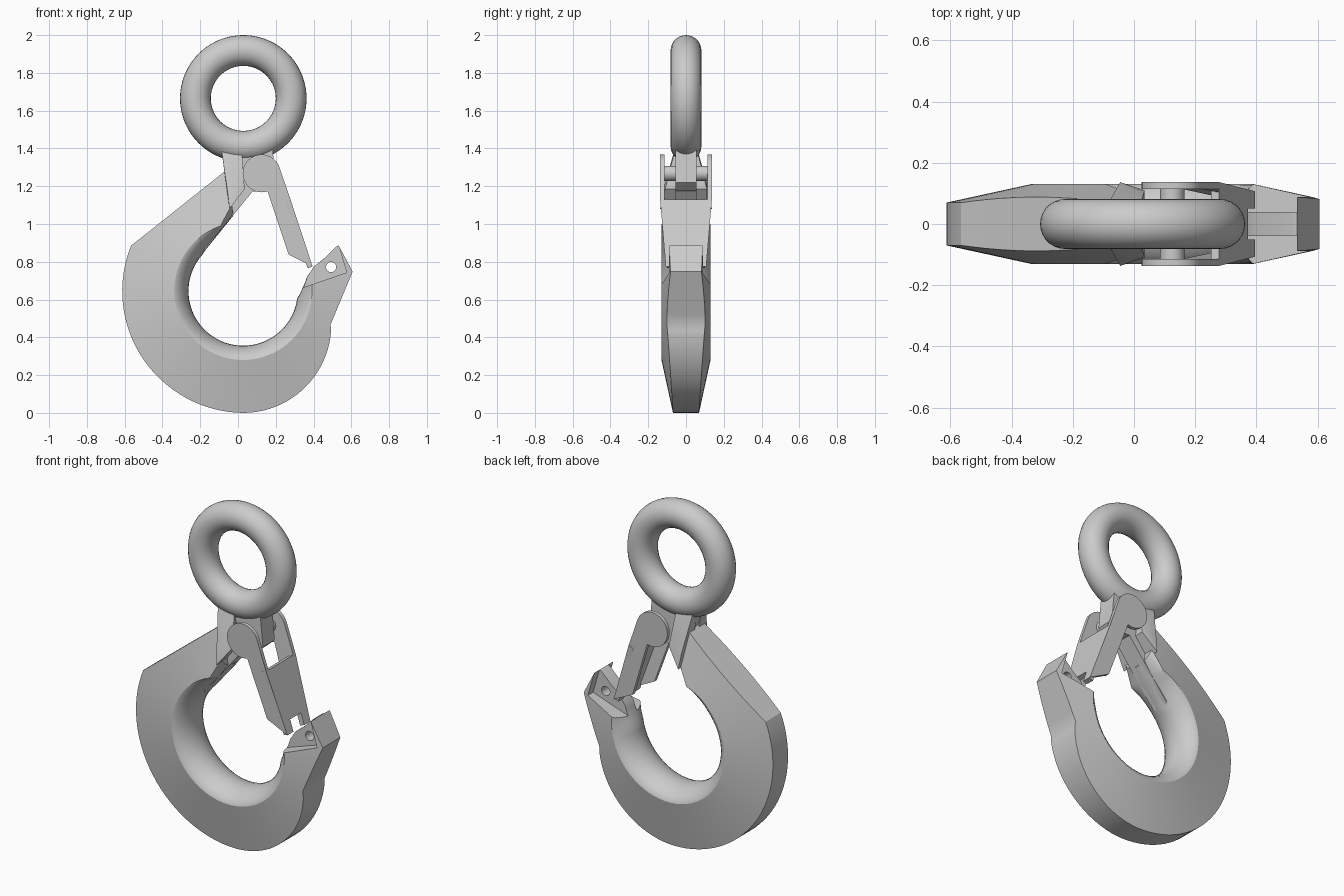
import bpy, bmesh, math
from mathutils import Vector

if "Cube" in bpy.data.objects:
    bpy.data.objects.remove(bpy.data.objects["Cube"])

CX, CZ = 0.027, 0.645          # centre of the hook bowl


def make(name, bm, smooth=True):
    bmesh.ops.recalc_face_normals(bm, faces=bm.faces)
    me = bpy.data.meshes.new(name)
    bm.to_mesh(me)
    bm.free()
    ob = bpy.data.objects.new(name, me)
    bpy.context.collection.objects.link(ob)
    bpy.ops.object.select_all(action='DESELECT')
    ob.select_set(True)
    bpy.context.view_layer.objects.active = ob
    if smooth:
        bpy.ops.object.shade_smooth_by_angle(angle=math.radians(28))
    return ob


def add_prism(bm, poly, y0, y1):
    a = [bm.verts.new((x, y0, z)) for x, z in poly]
    b = [bm.verts.new((x, y1, z)) for x, z in poly]
    bm.faces.new(a)
    bm.faces.new(b[::-1])
    n = len(poly)
    for i in range(n):
        j = (i + 1) % n
        bm.faces.new((a[i], b[i], b[j], a[j]))


def prism(name, poly, y0, y1):
    bm = bmesh.new()
    add_prism(bm, poly, y0, y1)
    return make(name, bm)


def arc(cx, cz, r, a0, a1, n):
    return [(cx + r * math.cos(math.radians(a0 + (a1 - a0) * i / n)),
             cz + r * math.sin(math.radians(a0 + (a1 - a0) * i / n))) for i in range(n + 1)]


def ray_line(t, p, q):
    """Distance from bowl centre along angle t to the line p-q."""
    ux, uz = math.cos(math.radians(t)), math.sin(math.radians(t))
    dx, dz = q[0] - p[0], q[1] - p[1]
    return ((p[0] - CX) * dz - (p[1] - CZ) * dx) / (ux * dz - uz * dx)


HEEL, SHANK_TOP = (-0.565, 0.886), (-0.056, 1.29)
TIP, TIP_OUT, TIP_LOW = (0.533, 0.886), (0.607, 0.748), (0.49, 0.467)


def r_outer(t):
    if t >= 10.1:
        return ray_line(t, TIP_OUT, TIP)
    if t >= -21:
        return ray_line(t, TIP_LOW, TIP_OUT)
    if t >= -90:
        d = -0.178 * math.sin(math.radians(t))
        return d + math.sqrt(d * d - 0.178 ** 2 + 0.467 ** 2)
    if t >= -202.2:
        return 0.64 + 0.005 * max(0, 1 - (-90 - t) / 40)
    return ray_line(t, HEEL, SHANK_TOP)


def r_inner(t):
    keys = [(-8, 0.289), (3.3, 0.316), (12.5, 0.346), (19, 0.395), (25.5, 0.545)]
    if t > -8:
        for (t0, r0), (t1, r1) in zip(keys, keys[1:]):
            if t <= t1:
                return r0 + (r1 - r0) * (t - t0) / (t1 - t0)
    if t < -222:
        return max(0.289, ray_line(t, (-0.19, 0.84), (0.077, 1.17)))
    return 0.289


def r_flat(t):
    r = max(0.365, r_inner(t) + 0.008)
    if t < -251:
        r = max(r, ray_line(t, (-0.093, 0.99), (-0.045, 1.08)))
    return min(r, r_outer(t) - 0.004)


# Hook body: section swept round the bowl, rounded inside, tapering outward
angles = [25.5, 22, 19, 16, 12.5, 10.1, 6.5, 3.3, -2, -8, -14, -21]
angles += [-21 - 69 * i / 22 for i in range(1, 23)]
angles += [-90 - 112.15 * i / 32 for i in range(1, 33)]
angles += [-207, -212, -217, -222, -228, -234, -240, -246, -251, -254, -257, -260.6, -262.7]
bm = bmesh.new()
rings = []
for t in angles:
    ri, rf, ro = r_inner(t), r_flat(t), r_outer(t)
    half = lambda r: 0.13 - 0.218 * (r - 0.365)
    sec = [(ro, -half(ro))]
    for i in range(15):
        k = -math.cos(math.pi * i / 14)
        sec.append((rf - (rf - ri) * (1 - k * k) ** 0.7, k * half(rf)))
    sec.append((ro, half(ro)))
    c, s = math.cos(math.radians(t)), math.sin(math.radians(t))
    rings.append([bm.verts.new((CX + r * c, y, CZ + r * s)) for r, y in sec])
for a, b in zip(rings, rings[1:]):
    for i in range(len(a)):
        j = (i + 1) % len(a)
        bm.faces.new((a[i], a[j], b[j], b[i]))
bm.faces.new(rings[0])
bm.faces.new(rings[-1][::-1])
hook = make("hook_body", bm)

# Pockets either side of the tip web, and the hole through it
bm = bmesh.new()
pocket = [(0.25, 0.632), (0.575, 0.743), (0.531, 0.893), (0.50, 0.98), (0.25, 0.9)]
add_prism(bm, pocket, -0.3, -0.04)
add_prism(bm, pocket, 0.04, 0.3)
add_prism(bm, arc(0.493, 0.772, 0.027, 0, 345, 23), -0.035, 0.035)
for v in bm.verts:                      # run the hole fully into both pockets
    if abs(abs(v.co.y) - 0.035) < 1e-4:
        v.co.y *= 1.7
cutter = make("tip_cutter", bm, False)
cutter.hide_render = True
cutter.hide_set(True)
cut = hook.modifiers.new("tip_pockets", 'BOOLEAN')
cut.operation = 'DIFFERENCE'
cut.solver = 'EXACT'
cut.use_self = True
cut.object = cutter

# Eye ring
bpy.ops.mesh.primitive_torus_add(major_radius=0.2535, minor_radius=0.0815, major_segments=72,
                                 minor_segments=28, location=(0.028, 0, 1.665),
                                 rotation=(math.pi / 2, 0, 0))
bpy.context.object.name = "eye_ring"
bpy.ops.object.shade_smooth_by_angle(angle=math.radians(40))

# Central neck web under the ring
prism("neck_web", [(-0.088, 1.40), (-0.075, 1.32), (-0.06, 1.28), (-0.07, 1.1), (-0.185, 0.85),
                   (0.077, 1.172), (0.15, 1.175), (0.2, 1.22), (0.19, 1.33), (0.183, 1.40)],
      -0.055, 0.055)

# Flared cheeks joining the shank to the ring
bm = bmesh.new()
for s in (-1, 1):
    pts = [(-0.088, 0.06, 1.395), (0.02, 0.06, 1.385), (-0.064, 0.085, 1.28), (0.005, 0.085, 1.27),
           (-0.045, 0.137, 1.08), (0.035, 0.11, 1.185), (0.01, 0.113, 1.21), (-0.055, 0.12, 1.17)]
    vs = [bm.verts.new((x, y * s, z)) for x, y, z in pts]
    vs += [bm.verts.new((x, 0.02 * s, z)) for x, y, z in pts]
    bmesh.ops.convex_hull(bm, input=vs)
make("neck_cheeks", bm)

# Latch side arms, narrowing towards the hook tip
arm = arc(0.125, 1.268, 0.1, 15, 288, 28) + [(0.268, 0.838), (0.395, 0.775), (0.278, 1.13)]
bm = bmesh.new()
for s in (-1, 1):
    add_prism(bm, arm, s * 0.115, s * 0.137)
for v in bm.verts:
    if v.co.z < 1.13:
        v.co.y -= math.copysign(0.03 * (1.13 - v.co.z) / 0.355, v.co.y)
make("latch_arms", bm)

# Latch face plate with a notch for the tip web
a, b = Vector((0.278, 0, 1.13)), Vector((0.395, 0, 0.775))
d = (b - a).normalized()
inward = Vector((d.z, 0, -d.x)) * 0.028
L = (b - a).length
outline = [(0, -0.13), (0, 0.13), (L, 0.1), (L, 0.05), (L - 0.07, 0.05),
           (L - 0.07, -0.05), (L, -0.05), (L, -0.1)]
bm = bmesh.new()
lo = [bm.verts.new(a + d * s + Vector((0, y, 0))) for s, y in outline]
hi = [bm.verts.new(a + d * s + Vector((0, y, 0)) + inward) for s, y in outline]
bm.faces.new(lo)
bm.faces.new(hi[::-1])
for i in range(8):
    j = (i + 1) % 8
    bm.faces.new((lo[i], hi[i], hi[j], lo[j]))
make("latch_plate", bm)

# Latch pivot pin
prism("latch_pin", arc(0.125, 1.268, 0.04, 0, 345, 23), -0.125, 0.125)
